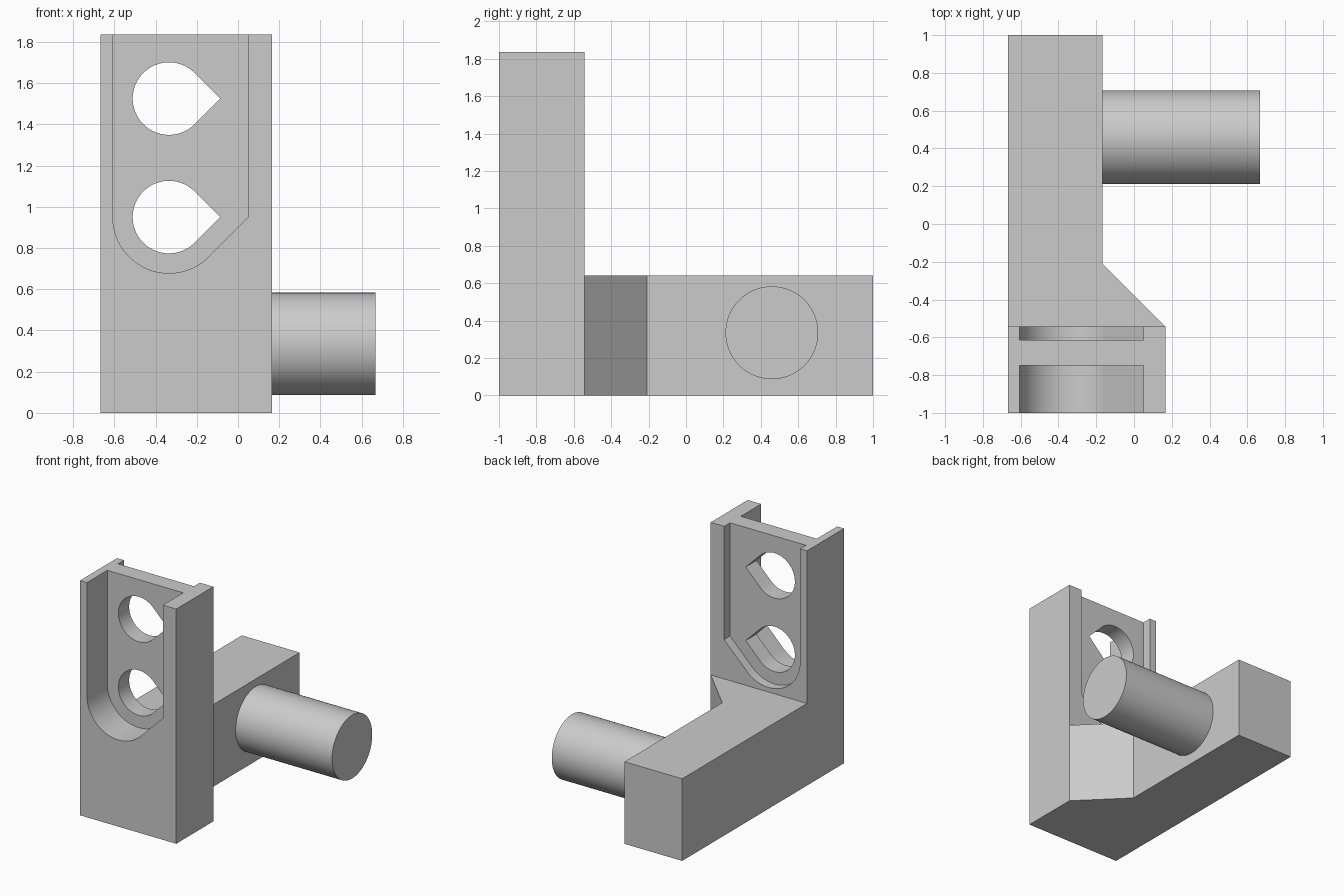
import bpy, bmesh, math
from mathutils import Vector

cube = bpy.data.objects.get("Cube")
if cube:
    bpy.data.objects.remove(cube, do_unlink=True)

grey = bpy.data.materials.new("light_grey")
grey.use_nodes = True
colour = (0.6, 0.6, 0.6, 1)
grey.diffuse_color = colour
grey.node_tree.nodes["Principled BSDF"].inputs["Base Color"].default_value = colour


def prism(name, outline, axis, start, end):
    """Extrude a 2D outline along an axis: x (y,z), y (x,z) or z (x,y)."""
    place = {"x": lambda a, b: (start, a, b),
             "y": lambda a, b: (a, start, b),
             "z": lambda a, b: (a, b, start)}[axis]
    bm = bmesh.new()
    face = bm.faces.new([bm.verts.new(place(a, b)) for a, b in outline])
    new = bmesh.ops.extrude_face_region(bm, geom=[face])["geom"]
    shift = Vector([end - start if axis == k else 0 for k in "xyz"])
    bmesh.ops.translate(bm, vec=shift,
                        verts=[v for v in new if isinstance(v, bmesh.types.BMVert)])
    bmesh.ops.recalc_face_normals(bm, faces=bm.faces)
    mesh = bpy.data.meshes.new(name)
    bm.to_mesh(mesh)
    bm.free()
    mesh.materials.append(grey)
    obj = bpy.data.objects.new(name, mesh)
    bpy.context.collection.objects.link(obj)
    return obj


def arc(cx, cz, r, first, last, steps):
    angles = [math.radians(first + (last - first) * i / steps) for i in range(steps + 1)]
    return [(cx + r * math.cos(a), cz + r * math.sin(a)) for a in angles]


def smooth(obj):
    bpy.ops.object.select_all(action="DESELECT")
    obj.select_set(True)
    bpy.context.view_layer.objects.active = obj
    bpy.ops.object.shade_smooth_by_angle(angle=math.radians(30))


# Main dimensions
left, right, arm_side = -0.667, 0.166, -0.168
front, back, arm_end = -1.0, -0.542, 1.0
top, arm_top = 1.835, 0.642
hole_x, low_z, high_z = -0.335, 0.95, 1.525
hole_r, recess_r = 0.176, 0.272
web_front, web_back = -0.748, -0.615
over = 0.1

# Upright plate
upright = prism("upright", [(left, 0), (right, 0), (right, top), (left, top)],
                "y", front, back)

# Recesses open at the top, rounded below with a pointed side
tip = hole_x + recess_r * math.sqrt(2)
recess = arc(hole_x, low_z, recess_r, 180, 315, 48)
recess += [(tip, low_z), (tip, top + over), (hole_x - recess_r, top + over)]
cutters = [prism("front_recess_cutter", recess, "y", front - over, web_front),
           prism("back_recess_cutter", recess, "y", web_back, back + over)]

# Teardrop holes through the web
for label, z in (("lower", low_z), ("upper", high_z)):
    drop = arc(hole_x, z, hole_r, 45, 315, 72)
    drop.append((hole_x + hole_r * math.sqrt(2), z))
    cutters.append(prism(label + "_hole_cutter", drop, "y", front - over, back + over))

for cutter in cutters:
    mod = upright.modifiers.new(cutter.name, "BOOLEAN")
    mod.operation = "DIFFERENCE"
    mod.solver = "EXACT"
    mod.object = cutter
    bpy.context.view_layer.objects.active = upright
    bpy.ops.object.modifier_apply(modifier=mod.name)
    bpy.data.objects.remove(cutter, do_unlink=True)
smooth(upright)

# Arm running back, with a sloped gusset against the upright
gusset = back + right - arm_side
prism("arm", [(left, back), (right, back), (arm_side, gusset),
              (arm_side, arm_end), (left, arm_end)], "z", 0, arm_top)

# Round peg on the side of the arm
peg = prism("peg", arc(0.459, 0.335, 0.248, 0, 360, 96)[:-1], "x", arm_side, 0.666)
smooth(peg)
